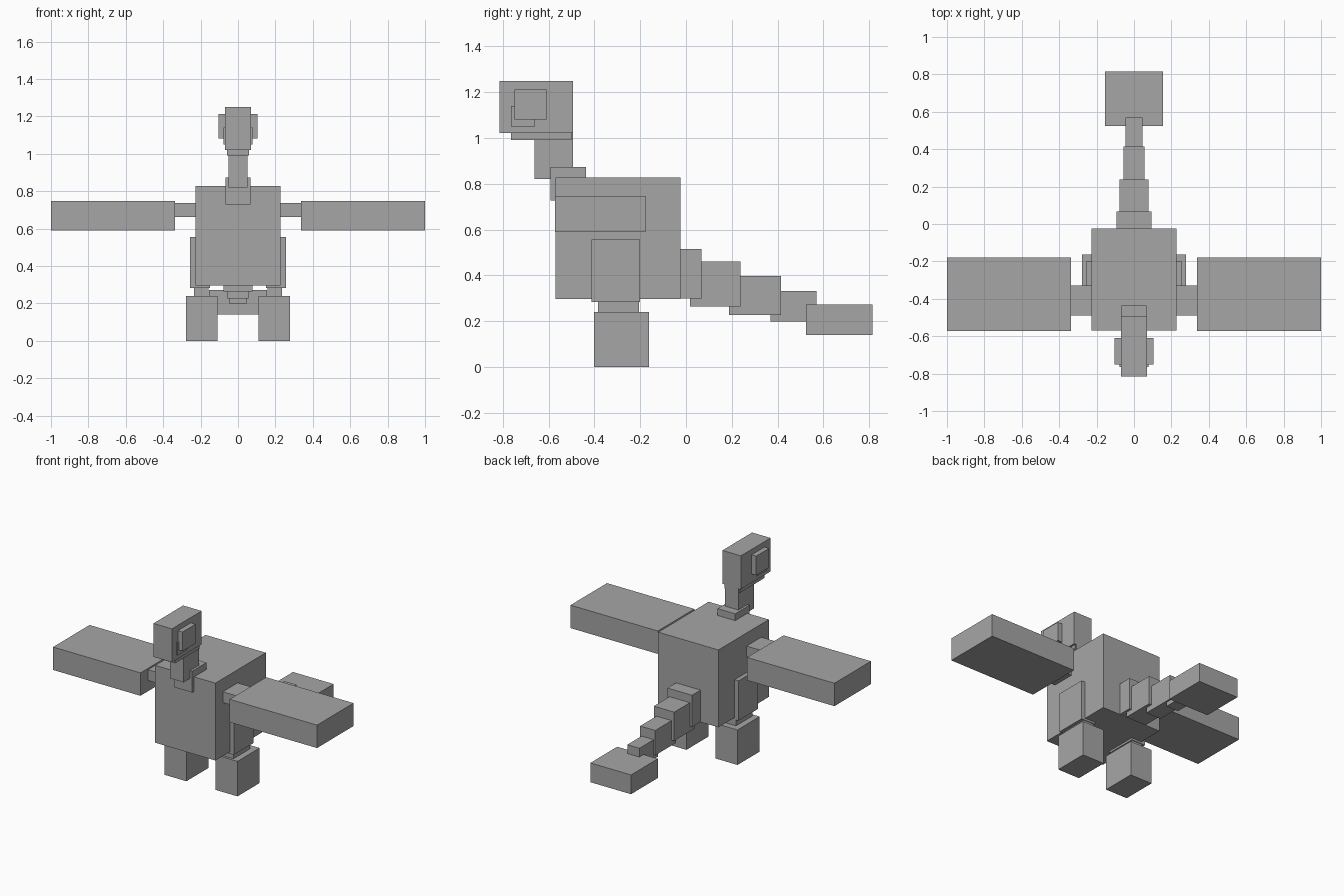
import bpy

cube = bpy.data.objects.get("Cube")
if cube:
    bpy.data.objects.remove(cube, do_unlink=True)

# One plain grey for the whole model
GREY = (0.38, 0.38, 0.38, 1.0)
grey = bpy.data.materials.new("plain_grey")
grey.use_nodes = True
grey.diffuse_color = GREY
grey.node_tree.nodes["Principled BSDF"].inputs["Base Color"].default_value = GREY


def box(name, x, y, z):
    """Add a box spanning the given (low, high) range on each axis."""
    spans = (x, y, z)
    bpy.ops.mesh.primitive_cube_add(size=1, location=[(a + b) / 2 for a, b in spans])
    obj = bpy.context.object
    obj.name = name
    obj.scale = [b - a for a, b in spans]
    bpy.ops.object.transform_apply(location=False, rotation=False, scale=True)
    obj.data.materials.append(grey)
    return obj


def centre_box(name, half_width, y, z):
    return box(name, (-half_width, half_width), y, z)


def box_pair(name, x, y, z):
    box("left_" + name, x, y, z)
    box("right_" + name, (-x[1], -x[0]), y, z)


# Body
centre_box("body", 0.228, (-0.57, -0.025), (0.297, 0.827))

# Neck and head
centre_box("neck_base", 0.067, (-0.592, -0.437), (0.728, 0.874))
centre_box("neck", 0.051, (-0.662, -0.494), (0.82, 1.03))
centre_box("jaw", 0.058, (-0.764, -0.50), (0.991, 1.03))
centre_box("head", 0.07, (-0.815, -0.494), (1.021, 1.25))
box_pair("cheek", (0.06, 0.078), (-0.764, -0.66), (1.05, 1.14))
box_pair("eye", (0.06, 0.105), (-0.75, -0.61), (1.082, 1.213))

# Wings
box_pair("wing_joint", (0.2, 0.35), (-0.49, -0.33), (0.663, 0.737))
box_pair("wing", (0.338, 1.0), (-0.573, -0.178), (0.59, 0.747))

# Legs
box_pair("thigh", (0.15, 0.257), (-0.413, -0.2), (0.283, 0.556))
box_pair("shin", (0.157, 0.235), (-0.385, -0.205), (0.22, 0.3))
box_pair("foot", (0.11, 0.277), (-0.401, -0.162), (0.0, 0.24))

# Tail, narrowing towards a broad tip
centre_box("tail_base", 0.093, (-0.05, 0.068), (0.298, 0.516))
centre_box("tail_upper", 0.077, (0.018, 0.238), (0.264, 0.461))
centre_box("tail_middle", 0.057, (0.188, 0.415), (0.227, 0.398))
centre_box("tail_lower", 0.046, (0.37, 0.57), (0.198, 0.332))
centre_box("tail_tip", 0.154, (0.525, 0.815), (0.14, 0.272))
